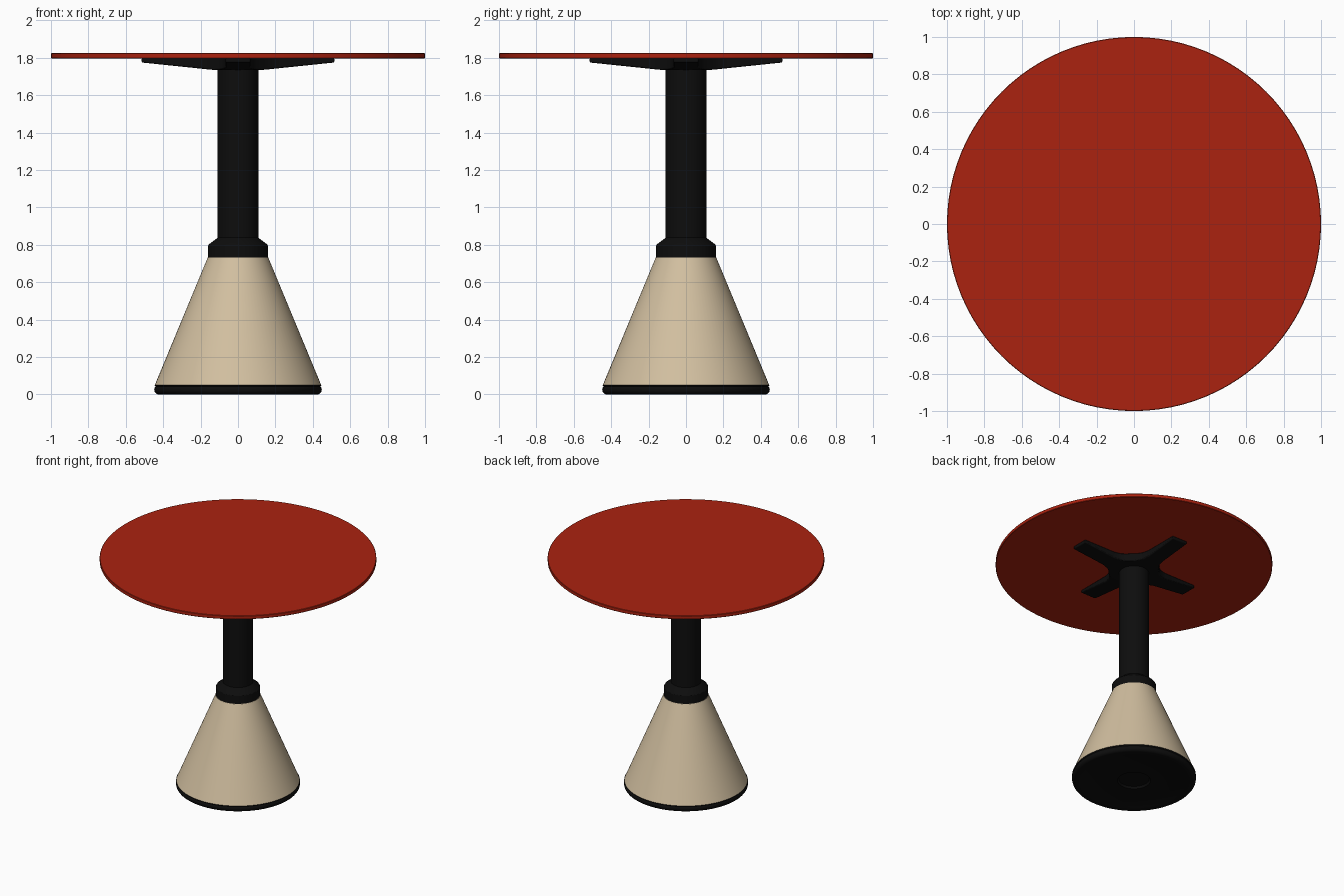
import bpy, bmesh, math

cube = bpy.data.objects.get("Cube")
if cube:
    bpy.data.objects.remove(cube, do_unlink=True)


def material(name, rgb):
    mat = bpy.data.materials.new(name)
    mat.use_nodes = True
    mat.diffuse_color = (*rgb, 1)
    mat.node_tree.nodes["Principled BSDF"].inputs["Base Color"].default_value = (*rgb, 1)
    return mat


red = material("red", (0.41, 0.016, 0.005))
beige = material("beige", (0.64, 0.52, 0.35))
black = material("black", (0.004, 0.004, 0.004))


def finish(name, bm, mat):
    bmesh.ops.remove_doubles(bm, verts=bm.verts, dist=0.0005)
    bmesh.ops.recalc_face_normals(bm, faces=bm.faces)
    mesh = bpy.data.meshes.new(name)
    bm.to_mesh(mesh)
    bm.free()
    mesh.materials.append(mat)
    obj = bpy.data.objects.new(name, mesh)
    bpy.context.collection.objects.link(obj)
    bpy.ops.object.select_all(action="DESELECT")
    obj.select_set(True)
    bpy.context.view_layer.objects.active = obj
    bpy.ops.object.shade_smooth_by_angle(angle=math.radians(30))
    return obj


def lathe(name, profile, mat, steps=96):
    """Spin a closed (radius, height) profile about the z axis."""
    bm = bmesh.new()
    verts = [bm.verts.new((r, 0, z)) for r, z in profile]
    edges = [bm.edges.new(pair) for pair in zip(verts, verts[1:])]
    bmesh.ops.spin(bm, geom=verts + edges, cent=(0, 0, 0), axis=(0, 0, 1),
                   angle=math.tau, steps=steps)
    return finish(name, bm, mat)


# Round top
lathe("table_top", [(0, 1.797), (0.997, 1.797), (1, 1.8), (1, 1.822),
                    (0.997, 1.825), (0, 1.825)], red)

# Column and its chamfered collar
lathe("column", [(0, 0.8), (0.109, 0.8), (0.109, 1.75), (0, 1.75)], black, 64)
lathe("collar", [(0, 0.73), (0.16, 0.73), (0.16, 0.795), (0.155, 0.803),
                 (0.109, 0.838), (0, 0.838)], black, 64)

# Conical foot
lathe("cone_base", [(0, 0.05), (0.445, 0.05), (0.162, 0.732), (0, 0.732)], beige)

# Rounded foot ring with a shallow recess underneath
rim = [(0.423 + 0.025 * math.cos(a), 0.025 + 0.025 * math.sin(a))
       for a in (math.radians(-90 + 15 * i) for i in range(10))]
lathe("foot_ring", [(0, 0.02), (0.11, 0.02), (0.12, 0.005), (0.38, 0.005), (0.39, 0)]
      + rim + [(0.447, 0.05), (0, 0.05)], black)

# Cross bracket: four tapering arms flaring into a square hub
stations = [(0.13, 0.13), (0.155, 0.1), (0.19, 0.078), (0.24, 0.066), (0.515, 0.066)]
TOP = 1.798


def underside(d):
    return 1.735 + 0.04 * (d - 0.13) / 0.385


bm = bmesh.new()
for quarter in range(4):
    c, s = [(1, 0), (0, 1), (-1, 0), (0, -1)][quarter]
    rings = []
    for d, w in stations:
        corners = [(d, -w, underside(d)), (d, w, underside(d)), (d, w, TOP), (d, -w, TOP)]
        rings.append([bm.verts.new((x * c - y * s, x * s + y * c, z)) for x, y, z in corners])
    for a, b in zip(rings, rings[1:]):
        for i in range(4):
            j = (i + 1) % 4
            bm.faces.new((a[i], a[j], b[j], b[i]))
    bm.faces.new(rings[-1])
hub, _ = stations[0]
for z in (underside(hub), TOP):
    bm.faces.new([bm.verts.new((x * hub, y * hub, z))
                  for x, y in ((-1, -1), (1, -1), (1, 1), (-1, 1))])
bracket = finish("cross_bracket", bm, black)
bevel = bracket.modifiers.new("soft_edges", "BEVEL")
bevel.width = 0.006
bevel.segments = 2
bevel.limit_method = "ANGLE"
bevel.angle_limit = math.radians(50)
